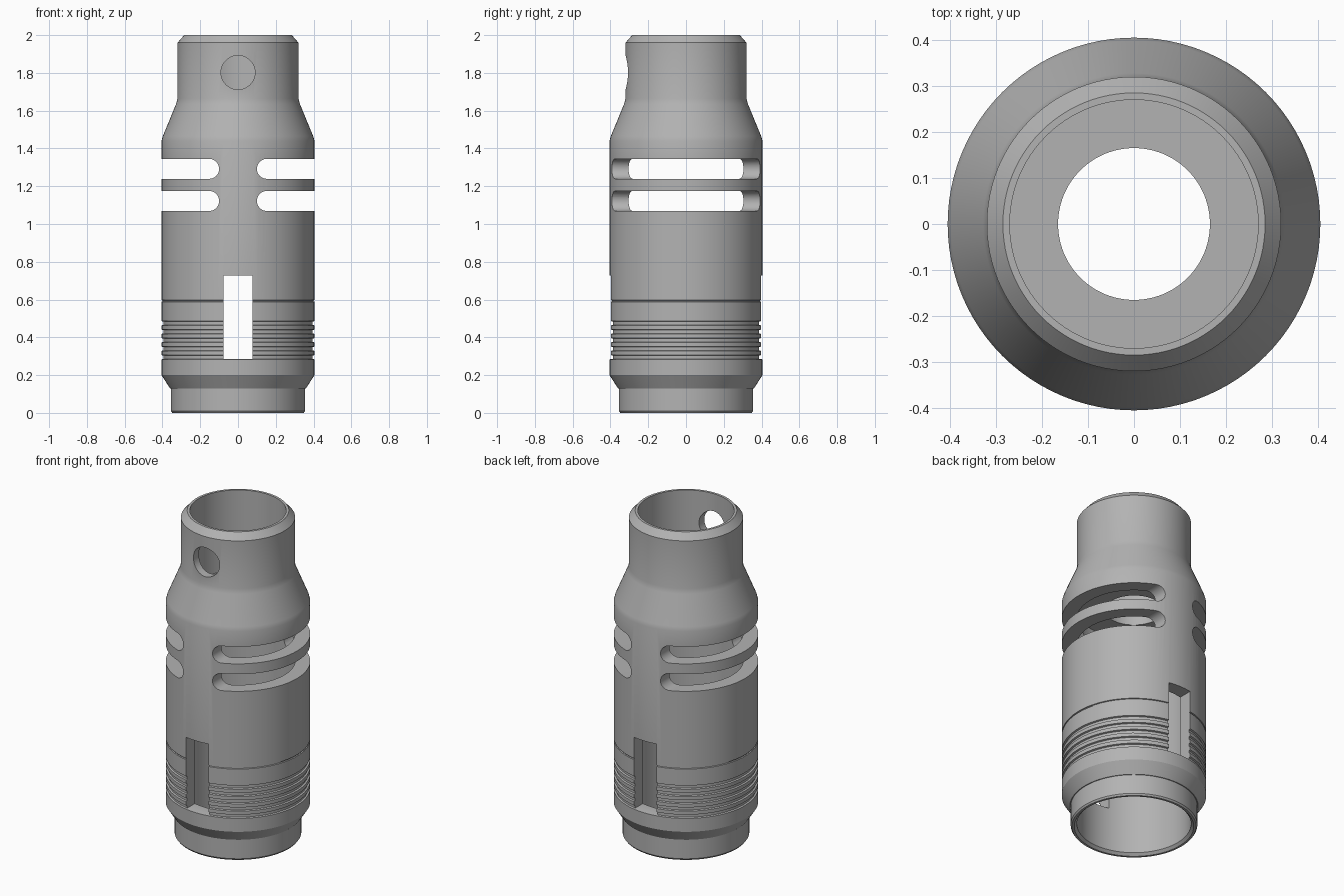
import bpy, bmesh, math
from mathutils import Matrix, Vector

cube = bpy.data.objects.get("Cube")
if cube:
    bpy.data.objects.remove(cube, do_unlink=True)

steel = bpy.data.materials.new("grey_steel")
steel.use_nodes = True
GREY = (0.45, 0.45, 0.45, 1)
steel.diffuse_color = GREY
steel.node_tree.nodes["Principled BSDF"].inputs["Base Color"].default_value = GREY


def make_object(name, bm):
    bmesh.ops.recalc_face_normals(bm, faces=bm.faces)
    mesh = bpy.data.meshes.new(name)
    bm.to_mesh(mesh)
    bm.free()
    mesh.materials.append(steel)
    ob = bpy.data.objects.new(name, mesh)
    bpy.context.collection.objects.link(ob)
    return ob


def lathe(name, profile, sides=96):
    """Revolve a closed (radius, z) outline around the z axis."""
    bm = bmesh.new()
    rings = []
    for i in range(sides):
        a = math.tau * i / sides
        rings.append([bm.verts.new((r * math.cos(a), r * math.sin(a), z)) for r, z in profile])
    n = len(profile)
    for i in range(sides):
        here, there = rings[i], rings[(i + 1) % sides]
        for j in range(n):
            k = (j + 1) % n
            bm.faces.new((here[j], there[j], there[k], here[k]))
    return make_object(name, bm)


def prism(name, outline, y0, y1):
    """Extrude an (x, z) outline along y."""
    bm = bmesh.new()
    face = bm.faces.new([bm.verts.new((x, y0, z)) for x, z in outline])
    out = bmesh.ops.extrude_face_region(bm, geom=[face])
    moved = [g for g in out["geom"] if isinstance(g, bmesh.types.BMVert)]
    bmesh.ops.translate(bm, verts=moved, vec=(0, y1 - y0, 0))
    return make_object(name, bm)


def cut(target, cutter):
    """Subtract the cutter and remove it."""
    cutter.hide_render = True
    mod = target.modifiers.new("cut", "BOOLEAN")
    mod.operation, mod.solver, mod.object = "DIFFERENCE", "EXACT", cutter
    bpy.context.view_layer.objects.active = target
    bpy.ops.object.modifier_apply(modifier=mod.name)
    bpy.data.objects.remove(cutter, do_unlink=True)


# Outer wall from the bottom spigot up to the grip grooves
R = 0.405
outer = [(0.335, 0), (0.348, 0), (0.355, 0.01), (0.355, 0.13), (0.36, 0.13), (R, 0.2), (R, 0.262)]
for i in range(5):
    z = 0.283 + 0.045 * i
    outer += [(R, z), (R - 0.01, z + 0.003), (R - 0.01, z + 0.02), (R, z + 0.023)]
# Thin scribed line, shoulder and neck
outer += [(R, 0.588), (R - 0.006, 0.59), (R - 0.006, 0.595), (R, 0.597),
          (R, 1.44), (0.398, 1.465), (0.328, 1.635), (0.32, 1.665),
          (0.32, 1.96), (0.285, 2.0)]
# Bore with an inner ledge
inner = [(0.27, 2.0), (0.27, 1.5), (0.165, 1.5), (0.165, 1.4), (0.32, 1.4), (0.32, 0.015)]
body = lathe("sleeve_body", outer + inner)

# Paired side slots with round inner ends
for z in (1.122, 1.292):
    for side in (-1, 1):
        h = 0.053
        arc = [math.radians(90 + 180 * i / 16) for i in range(17)]
        pts = [(side * (0.1 + h + h * math.cos(a)), z + h * math.sin(a)) for a in arc]
        pts += [(side * 0.6, z - h), (side * 0.6, z + h)]
        cut(body, prism("slot_cutter", pts, -0.6, 0.6))

# Window through front and back
w = 0.077
cut(body, prism("window_cutter", [(-w, 0.285), (w, 0.285), (w, 0.727), (-w, 0.727)], -0.6, 0.6))

# Round hole in the front of the neck
circle = [math.tau * i / 40 for i in range(40)]
cut(body, prism("hole_cutter", [(0.09 * math.cos(a), 1.802 + 0.09 * math.sin(a)) for a in circle], -0.6, 0))

# Smooth walls with crisp edges
bpy.ops.object.select_all(action="DESELECT")
body.select_set(True)
bpy.context.view_layer.objects.active = body
bpy.ops.object.shade_smooth_by_angle(angle=math.radians(28))
